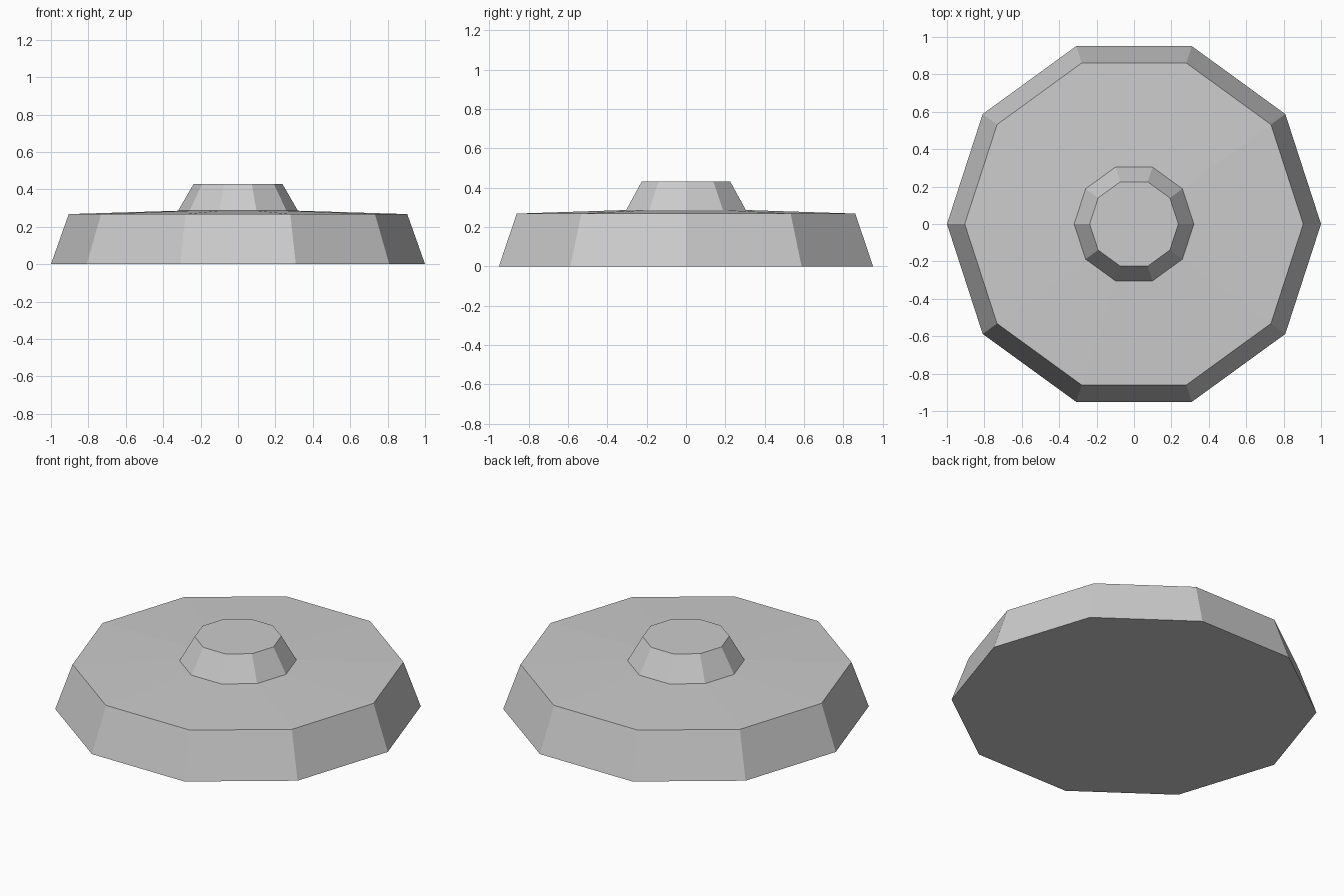
import bpy
import bmesh
from math import cos, sin, tau

SIDES = 10

old = bpy.data.objects.get("Cube")
if old:
    bpy.data.objects.remove(old, do_unlink=True)

# Single plain grey
grey = bpy.data.materials.new("plain_grey")
grey.use_nodes = True
colour = (0.6, 0.6, 0.6, 1)
grey.diffuse_color = colour
grey.node_tree.nodes["Principled BSDF"].inputs["Base Color"].default_value = colour


def lathe(name, profile):
    """Spin a (radius, height) profile into a closed, flat-sided solid."""
    bm = bmesh.new()
    rings = [[bm.verts.new((r * cos(tau * i / SIDES), r * sin(tau * i / SIDES), z))
              for i in range(SIDES)] for r, z in profile]
    for low, high in zip(rings, rings[1:]):
        for i in range(SIDES):
            j = (i + 1) % SIDES
            bm.faces.new((low[i], low[j], high[j], high[i]))
    bm.faces.new(rings[0][::-1])
    bm.faces.new(rings[-1])
    mesh = bpy.data.meshes.new(name)
    bm.to_mesh(mesh)
    bm.free()
    mesh.materials.append(grey)
    obj = bpy.data.objects.new(name, mesh)
    bpy.context.collection.objects.link(obj)
    return obj


# Tapered base, shallow sloping lid and raised central knob in one shell
lathe("domed_lid", [(1, 0), (0.905, 0.268), (0.32, 0.286), (0.237, 0.43)])
